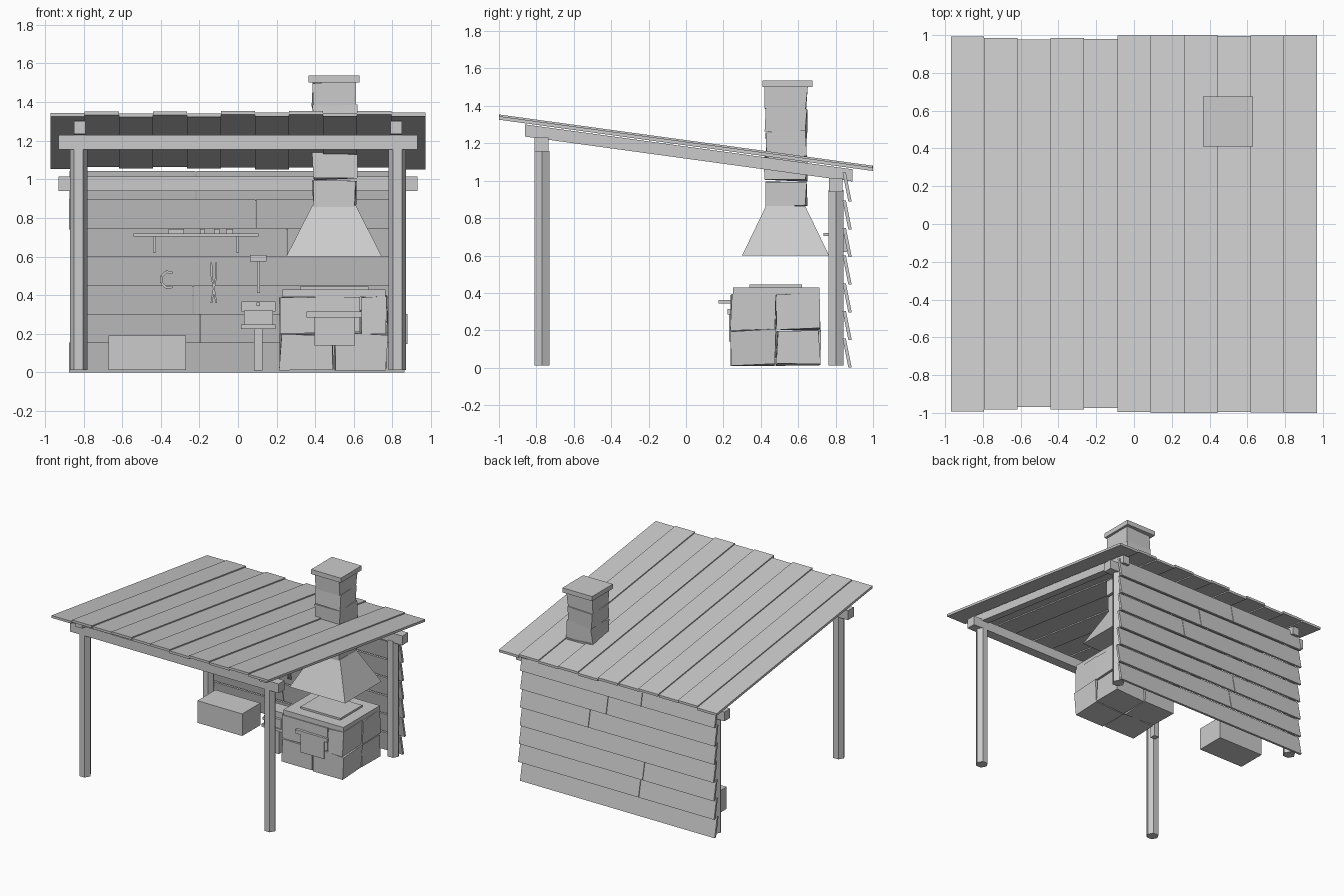
import bpy, bmesh, math, random
from mathutils import Vector, Matrix

if "Cube" in bpy.data.objects:
    bpy.data.objects.remove(bpy.data.objects["Cube"])

random.seed(7)
mat = bpy.data.materials.new("plain grey")
mat.diffuse_color = (0.6, 0.6, 0.6, 1)
mat.use_nodes = True
mat.node_tree.nodes["Principled BSDF"].inputs["Base Color"].default_value = mat.diffuse_color


def finish(name, bm):
    bmesh.ops.recalc_face_normals(bm, faces=bm.faces)
    me = bpy.data.meshes.new(name)
    bm.to_mesh(me)
    bm.free()
    me.materials.append(mat)
    ob = bpy.data.objects.new(name, me)
    bpy.context.collection.objects.link(ob)
    return ob


def add_box(bm, x, y, z, jitter=0.0, warp=None):
    """Box from three (min, max) ranges, with optional corner jitter and warp."""
    vs = bmesh.ops.create_cube(bm, size=1)["verts"]
    for v in vs:
        p = [r[0] + (c + 0.5) * (r[1] - r[0]) for c, r in zip(v.co, (x, y, z))]
        p = Vector([c + random.uniform(-jitter, jitter) for c in p])
        v.co = warp(p) if warp else p
    return vs


def box(name, x, y, z, jitter=0.0, warp=None):
    bm = bmesh.new()
    add_box(bm, x, y, z, jitter, warp)
    return finish(name, bm)


def bar(bm, a, b, w, d):
    """Flat bar on the wall between two (x, z) points, at depth range d."""
    a, b = Vector((a[0], 0, a[1])), Vector((b[0], 0, b[1]))
    ang = math.atan2(b.z - a.z, b.x - a.x)
    vs = add_box(bm, (0, (b - a).length), d, (-w / 2, w / 2))
    bmesh.ops.transform(bm, verts=vs,
                        matrix=Matrix.Translation(a) @ Matrix.Rotation(-ang, 4, 'Y'))


# Roof: eleven sloping planks with uneven ends
def slope(p):
    return Vector((p.x, p.y, p.z - 0.137 * p.y))


shifts = [0.008, 0.018, 0.03, 0.018, 0.025, 0.004, 0.0, 0.0, 0.006, 0.003, 0.0]
w = 1.94 / 11
bm = bmesh.new()
for i, s in enumerate(shifts):
    x0 = -0.97 + i * w
    top = 1.217 if i % 2 else 1.208
    add_box(bm, (x0, x0 + w), (-1 + s, 1 - s * 0.8), (top - 0.019, top), 0, slope)
finish("roof_planks", bm)

# Frame: rafters, cross beams and hexagonal posts
for side, sx in (("left", -1), ("right", 1)):
    box("rafter_" + side, (sx * 0.82 - 0.03, sx * 0.82 + 0.03), (-0.86, 0.89),
        (1.118, 1.183), 0, slope)
    for end, y, h in (("front", -0.77, 1.16), ("back", 0.802, 0.95)):
        bm = bmesh.new()
        bmesh.ops.create_cone(bm, segments=6, radius1=0.046, radius2=0.046,
                              depth=h - 0.012, cap_ends=True)
        vs = list(bm.verts)
        a = math.atan2(vs[0].co.y, vs[0].co.x)
        bmesh.ops.rotate(bm, verts=vs, matrix=Matrix.Rotation(-a, 3, 'Z'))
        bmesh.ops.translate(bm, verts=vs, vec=(sx * 0.825, y, (h + 0.012) / 2))
        finish(f"post_{end}_{side}", bm)
box("front_beam", (-0.93, 0.93), (-0.81, -0.735), (1.155, 1.23))
box("back_beam", (-0.93, 0.93), (0.765, 0.838), (0.94, 1.015))

# Back wall: seven leaning clapboards, some in two lengths
joints = {1: -0.2, 2: -0.235, 4: 0.25, 5: 0.09, 6: -0.22}
bm = bmesh.new()
for i in range(7):
    z0, z1 = i * 0.148, i * 0.148 + 0.155
    end = [-0.87 + random.uniform(-0.012, 0.012), 0.87 + random.uniform(-0.012, 0.012)]
    cuts = [end[0], joints[i], end[1]] if i in joints else end
    for k, (a, b) in enumerate(zip(cuts, cuts[1:])):
        lean = lambda p: Vector((p.x, p.y - 0.2 * (p.z - z0), p.z))
        add_box(bm, (a + 0.004 * k, b), (0.868, 0.886), (z0, z1),
                0, lean)
finish("wall_planks", bm)

# Forge: stone blocks, slab and fire pan
bm = bmesh.new()
for z, split in (((0.015, 0.2), 0.495), ((0.205, 0.395), 0.63)):
    for x in ((0.22, split - 0.004), (split + 0.004, 0.77)):
        for y in ((0.243, 0.477), (0.485, 0.715)):
            add_box(bm, x, y, z, 0.008)
finish("forge_stones", bm)
box("forge_slab", (0.23, 0.765), (0.25, 0.715), (0.39, 0.43))
box("fire_pan", (0.32, 0.675), (0.34, 0.62), (0.43, 0.445))
box("forge_door", (0.395, 0.605), (0.23, 0.27), (0.14, 0.285))
box("forge_ledge", (0.355, 0.64), (0.222, 0.27), (0.285, 0.315))


# Hood: tapered box over the fire
def taper(p):
    t = (p.z - 0.6) / 0.265
    cx, cy = 0.4975, 0.5325
    return Vector((cx + (p.x - cx) * (1 - 0.545 * t),
                   cy + (p.y - cy) * (1 - 0.55 * t), p.z))


box("hood", (0.25, 0.745), (0.3, 0.765), (0.6, 0.865), 0, taper)

# Chimney: stacked rough stones and a cap
bm = bmesh.new()
levels = [0.865, 1.0, 1.13, 1.26, 1.385, 1.505]
for a, b in zip(levels, levels[1:]):
    add_box(bm, (0.39, 0.61), (0.425, 0.645), (a, b), 0.009)
finish("chimney_stones", bm)
box("chimney_cap", (0.365, 0.63), (0.41, 0.675), (1.5, 1.537))

# Trough on the left
box("trough", (-0.67, -0.27), (0.44, 0.67), (0.012, 0.19))

# Vise on a slim stand
box("vise_stand", (0.083, 0.127), (0.34, 0.385), (0.01, 0.23))
box("vise_plate", (0.015, 0.195), (0.28, 0.45), (0.225, 0.248))
box("vise_body", (0.03, 0.18), (0.29, 0.44), (0.248, 0.32))
box("vise_jaw", (0.018, 0.195), (0.31, 0.43), (0.315, 0.367))
box("vise_screw", (0.095, 0.115), (0.175, 0.32), (0.343, 0.363))

# Wall shelf with brackets and small items
box("shelf", (-0.54, 0.105), (0.735, 0.86), (0.705, 0.72))
for i, x in enumerate((-0.432, -0.003)):
    box(f"shelf_bracket_{i}", (x - 0.008, x + 0.008), (0.78, 0.86), (0.62, 0.705))
for i, (x, hw) in enumerate(((-0.32, 0.04), (-0.185, 0.012), (-0.11, 0.013), (-0.045, 0.018))):
    box(f"shelf_item_{i}", (x - hw, x + hw), (0.77, 0.82), (0.72, 0.742))

# Hanging tools: hammer, tongs and horseshoe
box("hammer_head", (0.063, 0.147), (0.8, 0.835), (0.575, 0.607))
box("hammer_handle", (0.098, 0.114), (0.81, 0.826), (0.41, 0.575))
bm = bmesh.new()
for s in (-1, 1):
    pts = [(-0.125 + s * 0.013, 0.36), (-0.125 - s * 0.012, 0.5), (-0.125 - s * 0.013, 0.57)]
    for a, b in zip(pts, pts[1:]):
        bar(bm, a, b, 0.009, (0.825, 0.838))
finish("tongs", bm)
bm = bmesh.new()
arc = [(-0.36 + 0.04 * math.cos(t), 0.48 + 0.043 * math.sin(t))
       for t in [math.radians(60 + i * 48) for i in range(6)]]
for a, b in zip(arc, arc[1:]):
    bar(bm, a, b, 0.013, (0.828, 0.84))
finish("horseshoe", bm)
